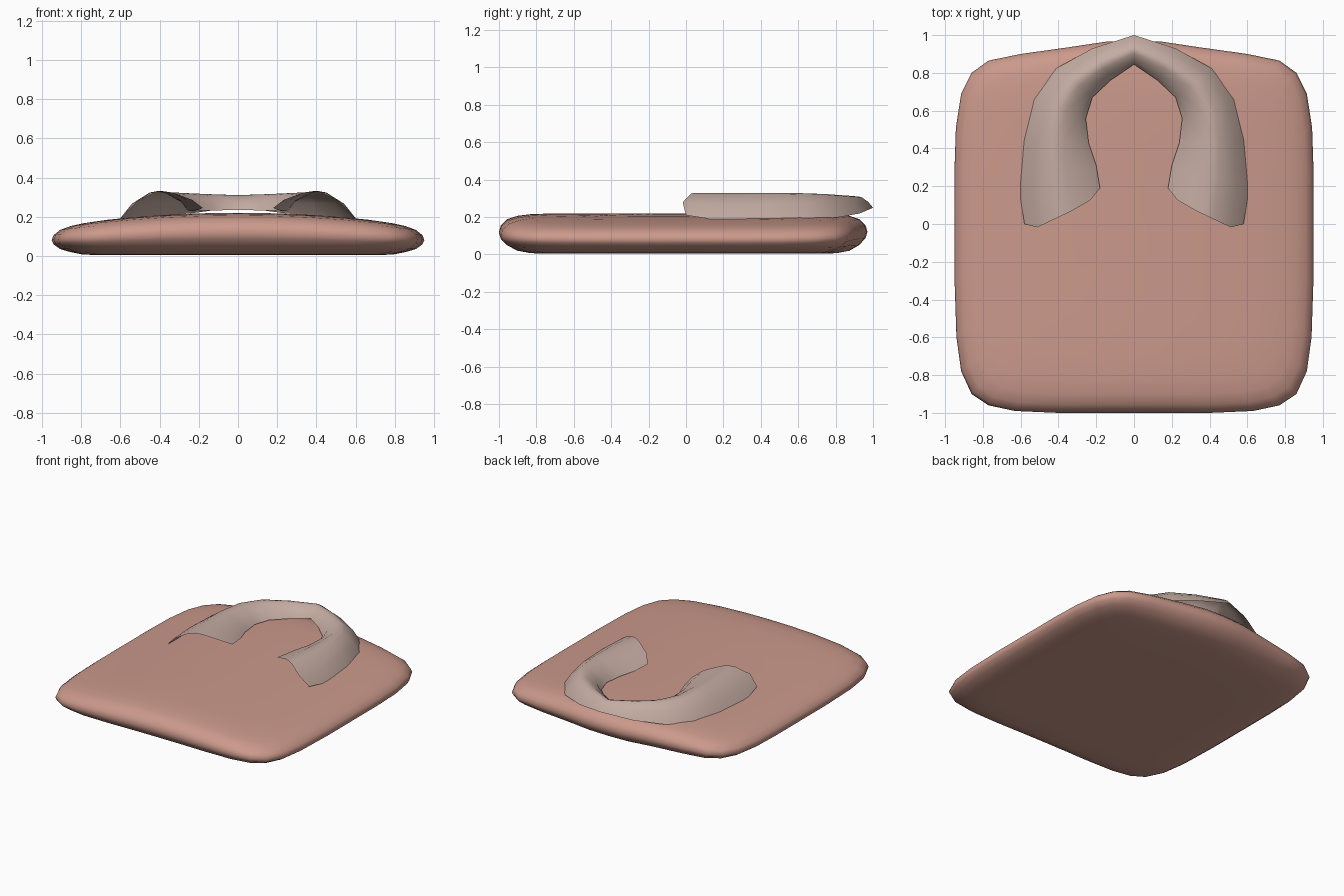
import bpy

if "Cube" in bpy.data.objects:
    bpy.data.objects.remove(bpy.data.objects["Cube"])


def material(name, rgb):
    m = bpy.data.materials.new(name)
    m.diffuse_color = (*rgb, 1)
    m.use_nodes = True
    m.node_tree.nodes["Principled BSDF"].inputs["Base Color"].default_value = m.diffuse_color
    return m


def make(name, verts, faces, mat):
    me = bpy.data.meshes.new(name)
    me.from_pydata(verts, [], faces)
    me.materials.append(mat)
    ob = bpy.data.objects.new(name, me)
    bpy.context.collection.objects.link(ob)
    for p in me.polygons:
        p.use_smooth = True
    return ob


def strips(rows, cols):
    # quads joining consecutive rows of points
    return [(r * cols + c, r * cols + c + 1, (r + 1) * cols + c + 1, (r + 1) * cols + c)
            for r in range(rows - 1) for c in range(cols - 1)]


def mirror(ob):
    mod = ob.modifiers.new("mirror", "MIRROR")
    mod.use_clip = True
    mod.merge_threshold = 0.0005


# Cushion: right half outline, swept through rounded-edge rings, domed across x
outline = [(0, -1), (.2, -1), (.4, -1), (.63, -.99), (.77, -.96), (.86, -.9), (.915, -.78),
           (.94, -.6), (.95, -.3), (.95, 0), (.95, .3), (.943, .51), (.915, .69),
           (.86, .8), (.77, .865), (.6, .9), (.35, .935), (.15, .965), (0, .97)]
rings = [(0, .02), (.45, .02), (.7, .02), (.83, .035), (.9, .1), (.955, .23), (.99, .4),
         (1, .55), (.99, .71), (.955, .86), (.9, .94), (.83, .98), (.7, 1), (.45, 1),
         (.2, 1), (0, 1)]
verts = []
for s, f in rings:
    for x, y in outline:
        height = .22 - .08 * (x * s) ** 2
        z = f * height if f > .1 else f * .2
        verts.append((x * s, y * s, z))
cushion = make("cushion", verts, strips(len(rings), len(outline)),
               material("cushion_pink", (.60, .32, .26)))
mirror(cushion)

# Neck roll: open arched shell lofted between outer and inner edges of the U
outer = [(.58, 0, .21), (.61, .19, .18), (.59, .44, .18), (.535, .66, .185),
         (.41, .825, .2), (.22, .93, .22), (0, 1, .25)]
inner = [(.18, .19, .245), (.20, .31, .235), (.24, .43, .23), (.255, .56, .23),
         (.22, .67, .23), (.125, .76, .232), (0, .845, .235)]
crest = [.33, .33, .33, .328, .323, .316, .31]
section = [(0, 0), (.17, .55), (.4, .95), (.5, 1), (.62, .93), (.87, .5), (1, 0)]
end_bow = [0, -.05, -.05, -.05, -.05, -.04, 0]
verts = []
for i, (o, n, top) in enumerate(zip(outer, inner, crest)):
    for (t, h), bow in zip(section, end_bow):
        base = o[2] + (n[2] - o[2]) * t
        verts.append((o[0] + (n[0] - o[0]) * t,
                      o[1] + (n[1] - o[1]) * t + (bow if i == 0 else 0),
                      base + (top - base) * h))
roll = make("neck_roll", verts, strips(len(outer), len(section)),
            material("roll_beige", (.55, .41, .36)))
mirror(roll)

# Merge the cushion poles and make normals face outward
import bmesh
for ob in (cushion, roll):
    bm = bmesh.new()
    bm.from_mesh(ob.data)
    bmesh.ops.remove_doubles(bm, verts=bm.verts, dist=.0005)
    bmesh.ops.recalc_face_normals(bm, faces=bm.faces)
    top = max(bm.faces, key=lambda f: f.calc_center_median().z)
    if top.normal.z < 0:
        bmesh.ops.reverse_faces(bm, faces=bm.faces)
    bm.to_mesh(ob.data)
    bm.free()
